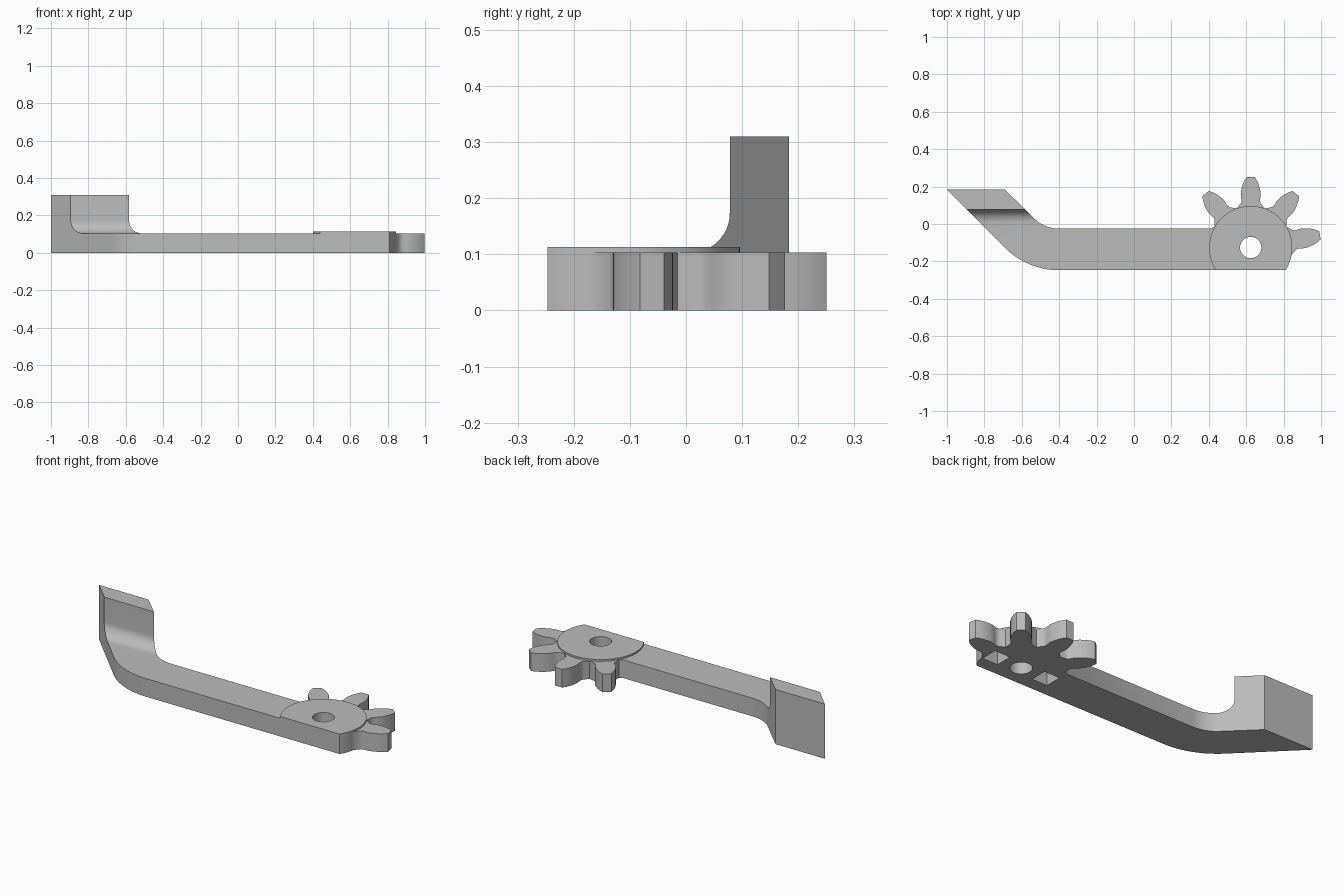
import bpy, bmesh, math
from mathutils import Vector, Matrix

cube = bpy.data.objects.get("Cube")
if cube:
    bpy.data.objects.remove(cube, do_unlink=True)

grey = bpy.data.materials.new("plain grey")
grey.use_nodes = True
grey.diffuse_color = (0.5, 0.5, 0.5, 1)
grey.node_tree.nodes["Principled BSDF"].inputs["Base Color"].default_value = (0.5, 0.5, 0.5, 1)

HUB = Vector((0.624, -0.126))
ROOT, TOP, FRONT, BACK = 0.222, 0.103, -0.247, 0.184


def arc(centre, r, a0, a1, n):
    """Points on an arc, angles in degrees."""
    angles = [math.radians(a0 + (a1 - a0) * i / n) for i in range(n + 1)]
    return [(centre[0] + r * math.cos(a), centre[1] + r * math.sin(a)) for a in angles]


def prism(name, points, low, high, along_x=False):
    """Extrude an outline along z, or a (y, z) outline along x."""
    bm = bmesh.new()
    face = bm.faces.new([bm.verts.new((x, y, low)) for x, y in points])
    new = bmesh.ops.extrude_face_region(bm, geom=[face])["geom"]
    verts = [v for v in new if isinstance(v, bmesh.types.BMVert)]
    bmesh.ops.translate(bm, verts=verts, vec=(0, 0, high - low))
    if along_x:
        cycle = Matrix(((0, 0, 1), (1, 0, 0), (0, 1, 0)))
        bmesh.ops.transform(bm, matrix=cycle.to_4x4(), verts=bm.verts)
    bmesh.ops.recalc_face_normals(bm, faces=bm.faces)
    mesh = bpy.data.meshes.new(name)
    bm.to_mesh(mesh)
    bm.free()
    mesh.materials.append(grey)
    obj = bpy.data.objects.new(name, mesh)
    bpy.context.collection.objects.link(obj)
    return obj


def select(obj):
    bpy.ops.object.select_all(action='DESELECT')
    obj.select_set(True)
    bpy.context.view_layer.objects.active = obj


def cut(obj, cutter):
    cutter.hide_render = True
    mod = obj.modifiers.new("cut", 'BOOLEAN')
    mod.operation, mod.solver, mod.object = 'DIFFERENCE', 'EXACT', cutter
    select(obj)
    bpy.ops.object.modifier_apply(modifier=mod.name)
    bpy.data.objects.remove(cutter, do_unlink=True)


def box(x, y, half_x, half_y):
    return [(x - half_x, y - half_y), (x + half_x, y - half_y),
            (x + half_x, y + half_y), (x - half_x, y + half_y)]


# Gear teeth: half profile as (radius, half width), mirrored about each tooth axis
half_tooth = [(0.226, 0.062), (0.236, 0.053), (0.25, 0.049), (0.268, 0.0515), (0.285, 0.0535),
              (0.305, 0.051), (0.33, 0.045), (0.355, 0.035), (0.376, 0.022)]
tooth = [(u, -w) for u, w in half_tooth] + half_tooth[::-1]
clip = math.degrees(math.asin((FRONT - HUB.y) / ROOT))
outline = arc(HUB, ROOT, clip, -10, 6)
for angle in (10, 50, 90, 130):
    turn = Matrix.Rotation(math.radians(angle), 2)
    outline += [tuple(HUB + turn @ Vector(p)) for p in tooth]
    outline += arc(HUB, ROOT, angle + 20, angle + 20, 1)[:1]

# Bar and its 45 degree bend
bend = (-0.4, 0.165)
outline += [(0.41, -0.025)] + arc(bend, 0.19, 270, 225, 12)
outline += [(-0.69, BACK), (-1, BACK)] + arc(bend, 0.412, 225, 270, 16)
arm = prism("toothed_arm", outline, 0, 0.31)

# Lower everything but the upright end, leaving a rounded foot
foot = [(-0.5, TOP)] + arc((0.008, TOP + 0.07), 0.07, 270, 360, 12) + [(0.078, 0.5), (-0.5, 0.5)]
cut(arm, prism("foot_cutter", foot, -1.3, -0.2, along_x=True))
cut(arm, prism("gear_cutter", box(0.5, 0, 0.7, 0.5), TOP, 0.5))

# Pivot hole and two square pockets underneath
hole = arc(HUB, 0.057, 0, 360, 40)[:-1]
cut(arm, prism("hole_cutter", hole, -0.1, 0.3))
for side in (-1, 1):
    cut(arm, prism("pocket_cutter", box(HUB.x + side * 0.16, HUB.y, 0.048, 0.048), -0.1, 0.09))

# Thin raised disc with a flat front edge
disc = prism("hub_disc", arc(HUB, ROOT, clip, 180 - clip, 64), TOP, 0.113)
cut(disc, prism("disc_hole_cutter", hole, -0.1, 0.3))

for obj in (arm, disc):
    select(obj)
    bpy.ops.object.shade_smooth_by_angle(angle=math.radians(32))
